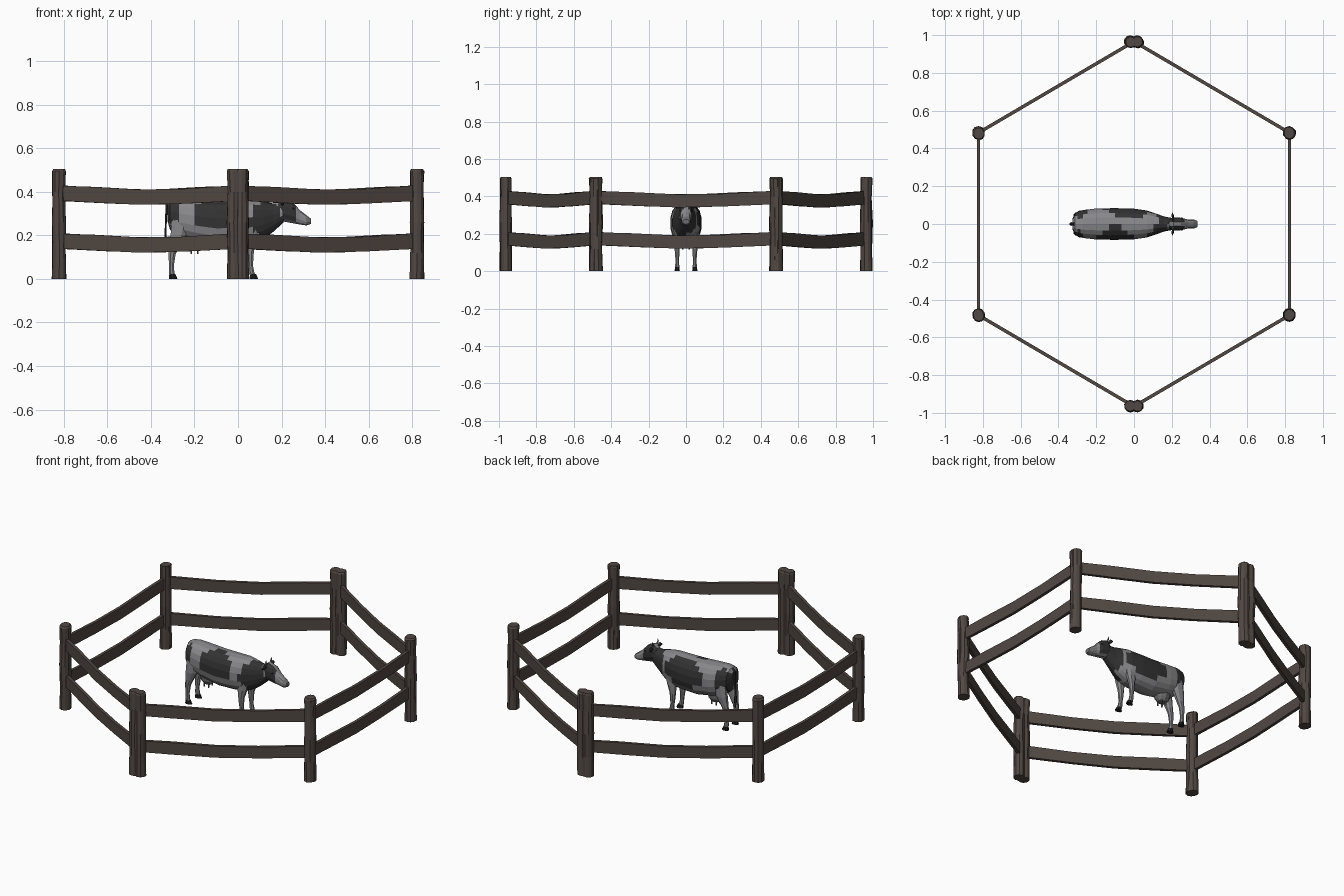
import bpy, bmesh, math, random
from mathutils import Vector

if "Cube" in bpy.data.objects:
    bpy.data.objects.remove(bpy.data.objects["Cube"])
random.seed(4)


def mat(name, c):
    m = bpy.data.materials.new(name)
    m.diffuse_color = (*c, 1)
    m.use_nodes = True
    m.node_tree.nodes["Principled BSDF"].inputs["Base Color"].default_value = m.diffuse_color
    return m


WOOD = mat("brown_wood", (0.083, 0.064, 0.055))
LIGHT = mat("light_hide", (0.25, 0.25, 0.26))
DARK = mat("dark_hide", (0.032, 0.032, 0.032))
HOOF = mat("black_hoof", (0.015, 0.014, 0.014))
PINK = mat("muzzle_grey", (0.17, 0.165, 0.165))


def loft(name, rings, n, axis, mats, rule=None, power=1.0, wobble=0.0):
    """Rings are (centre, radius_u, radius_v), each lying across the given axis."""
    bm = bmesh.new()
    loops = []
    for c, ru, rv in rings:
        loop = []
        for i in range(n):
            a = 2 * math.pi * (i + 0.5) / n
            u, v = math.cos(a), math.sin(a)
            k = 1 + random.uniform(-wobble, wobble)
            u = math.copysign(abs(u) ** power, u) * ru * k
            v = math.copysign(abs(v) ** power, v) * rv * k
            off = {'X': (0, u, v), 'Y': (u, 0, v), 'Z': (u, v, 0)}[axis]
            loop.append(bm.verts.new(Vector(c) + Vector(off)))
        loops.append(loop)
    for a, b in zip(loops, loops[1:]):
        for i in range(n):
            j = (i + 1) % n
            bm.faces.new((a[i], a[j], b[j], b[i]))
    bm.faces.new(loops[0])
    bm.faces.new(loops[-1])
    bmesh.ops.recalc_face_normals(bm, faces=bm.faces)
    if rule:
        for f in bm.faces:
            f.material_index = rule(f.calc_center_median())
    me = bpy.data.meshes.new(name)
    bm.to_mesh(me)
    bm.free()
    for m in mats:
        me.materials.append(m)
    ob = bpy.data.objects.new(name, me)
    bpy.context.collection.objects.link(ob)
    return ob


def profile(stations, sub):
    """Side profile (x, top, bottom, half width) refined into rings across x."""
    out = []
    for a, b in zip(stations, stations[1:]):
        for s in range(sub):
            out.append([p + (q - p) * s / sub for p, q in zip(a, b)])
    out.append(stations[-1])
    return [((x, 0, (t + b) / 2), w, (t - b) / 2) for x, t, b, w in out]


# Fence: six panels, each with a post at both ends and two sagging rails
corners = [Vector((0.823 * math.cos(a) / math.cos(math.pi / 6),
                   0.966 * math.sin(a), 0))
           for a in (math.radians(-90 + 60 * i) for i in range(6))]


def post(p):
    rings = []
    for z, r in ((0, .033), (.12, .031), (.26, .0325), (.4, .030), (.495, .032), (.505, .027)):
        sway = random.uniform(-.002, .002)
        rings.append(((p.x + sway, p.y - sway, z), r, r))
    loft("fence_post", rings, 10, 'Z', [WOOD], wobble=.05)


def rail(a, b, z):
    bm = bmesh.new()
    side = (b - a).normalized().cross(Vector((0, 0, 1))) * 0.009
    prev = None
    for t, dz, h in ((0.015, .0, .034), (.2, -.007, .036), (.45, -.018, .035),
                     (.7, -.014, .034), (.985, .0, .036)):
        c = a.lerp(b, t) + Vector((0, 0, z + dz))
        up = Vector((0, 0, h))
        cur = [bm.verts.new(c + s + u) for s, u in
               ((side, up), (-side, up), (-side, -up), (side, -up))]
        if prev:
            for i in range(4):
                j = (i + 1) % 4
                bm.faces.new((prev[i], prev[j], cur[j], cur[i]))
        else:
            bm.faces.new(cur)
        prev = cur
    bm.faces.new(prev)
    bmesh.ops.recalc_face_normals(bm, faces=bm.faces)
    me = bpy.data.meshes.new("fence_rail")
    bm.to_mesh(me)
    bm.free()
    me.materials.append(WOOD)
    bpy.context.collection.objects.link(bpy.data.objects.new("fence_rail", me))


for i in range(6):
    a, b = corners[i], corners[(i + 1) % 6]
    d = (b - a).normalized()
    for p, s in ((a, 1), (b, -1)):
        post(p + Vector((d.x * s * .022, d.y * s * .003, 0)) if abs(p.x) < .1
             else p + Vector((0, d.y * s * .004, 0)))
    rail(a, b, .394)
    rail(a, b, .174)

# Cow body and neck, with dark patches chosen by position
PATCHES = {-1: ((-.305, .315, .045, .055), (-.10, .295, .10, .075), (.13, .26, .075, .11)),
           1: ((-.29, .29, .045, .075), (-.03, .28, .13, .08), (.165, .28, .05, .09))}


def hide(c):
    if c.z > .335 and abs(c.y) < .035 and (c.x < -.18 or -.06 < c.x < .1):
        return 0
    return int(any(((c.x - x) / rx) ** 2 + ((c.z - z) / rz) ** 2 < 1
                   for x, z, rx, rz in PATCHES[1 if c.y > 0 else -1]))


body = [(-.325, .345, .27, .03), (-.312, .364, .225, .06), (-.27, .371, .19, .075),
        (-.2, .366, .17, .083), (-.1, .36, .152, .085), (0, .36, .155, .082),
        (.07, .362, .16, .072), (.12, .355, .185, .055), (.16, .347, .215, .04),
        (.21, .347, .26, .031)]
loft("cow_body", profile(body, 3), 18, 'X', [LIGHT, DARK], hide, power=.85)


# Head: dark cheeks, light blaze, grey muzzle
def face(c):
    if c.x > .31:
        return 2
    return 1 if c.x < .275 and abs(c.y) > .013 and c.z > .275 else 0


head = [(.185, .352, .275, .026), (.21, .371, .262, .035), (.25, .355, .255, .034),
        (.285, .317, .249, .025), (.315, .293, .245, .025), (.335, .277, .252, .017)]
loft("cow_head", profile(head, 2), 12, 'X', [LIGHT, DARK, PINK], face, power=.85)

for s in (-1, 1):
    # Ears, eyes and short horns
    loft("ear", [((.207, s * .025, .345), .005, .007), ((.205, s * .043, .35), .008, .014),
                 ((.203, s * .06, .345), .002, .004)], 6, 'Y', [DARK])
    loft("horn", [((.207, s * .018, .362), .006, .006), ((.206, s * .027, .378), .004, .004),
                  ((.21, s * .027, .39), .001, .001)], 6, 'Z', [PINK])
    loft("eye", [((.252, s * .028, .322), .006, .005), ((.252, s * .035, .322), .004, .003)],
         6, 'Y', [HOOF])
    # Legs with dark hooves
    y = s * .047
    loft("hind_leg", [((-.262, s * .05, .27), .045, .024), ((-.275, s * .05, .2), .038, .023),
                      ((-.293, y, .145), .024, .016), ((-.303, y, .115), .018, .013),
                      ((-.306, y, .06), .012, .010), ((-.305, y, .03), .014, .012),
                      ((-.302, y, .018), .014, .012)], 8, 'Z', [LIGHT])
    loft("front_leg", [((.07, s * .046, .25), .04, .02), ((.062, s * .046, .18), .03, .019),
                       ((.056, y, .13), .019, .015), ((.056, y, .1), .016, .014),
                       ((.058, y, .06), .012, .010), ((.062, y, .03), .014, .012),
                       ((.066, y, .018), .014, .012)], 8, 'Z', [LIGHT])
    for x in (-.302, .069):
        loft("hoof", [((x, y, .022), .015, .013), ((x + .004, y, 0), .022, .015)],
             8, 'Z', [HOOF])
    # Teats
    for x in (-.215, -.185):
        loft("teat", [((x, s * .015, .145), .006, .006), ((x, s * .017, .115), .004, .004)],
             6, 'Z', [PINK])

# Udder
loft("udder", [((-.2, 0, .2), .055, .042), ((-.2, 0, .155), .045, .036),
               ((-.2, 0, .133), .025, .022)], 10, 'Z', [PINK])

# Tail with a tuft
loft("tail", [((-.312, 0, .36), .008, .008), ((-.326, 0, .345), .007, .007),
              ((-.331, 0, .28), .005, .005), ((-.333, 0, .21), .005, .006),
              ((-.333, 0, .17), .009, .010), ((-.331, 0, .125), .003, .003)],
     6, 'Z', [DARK])
